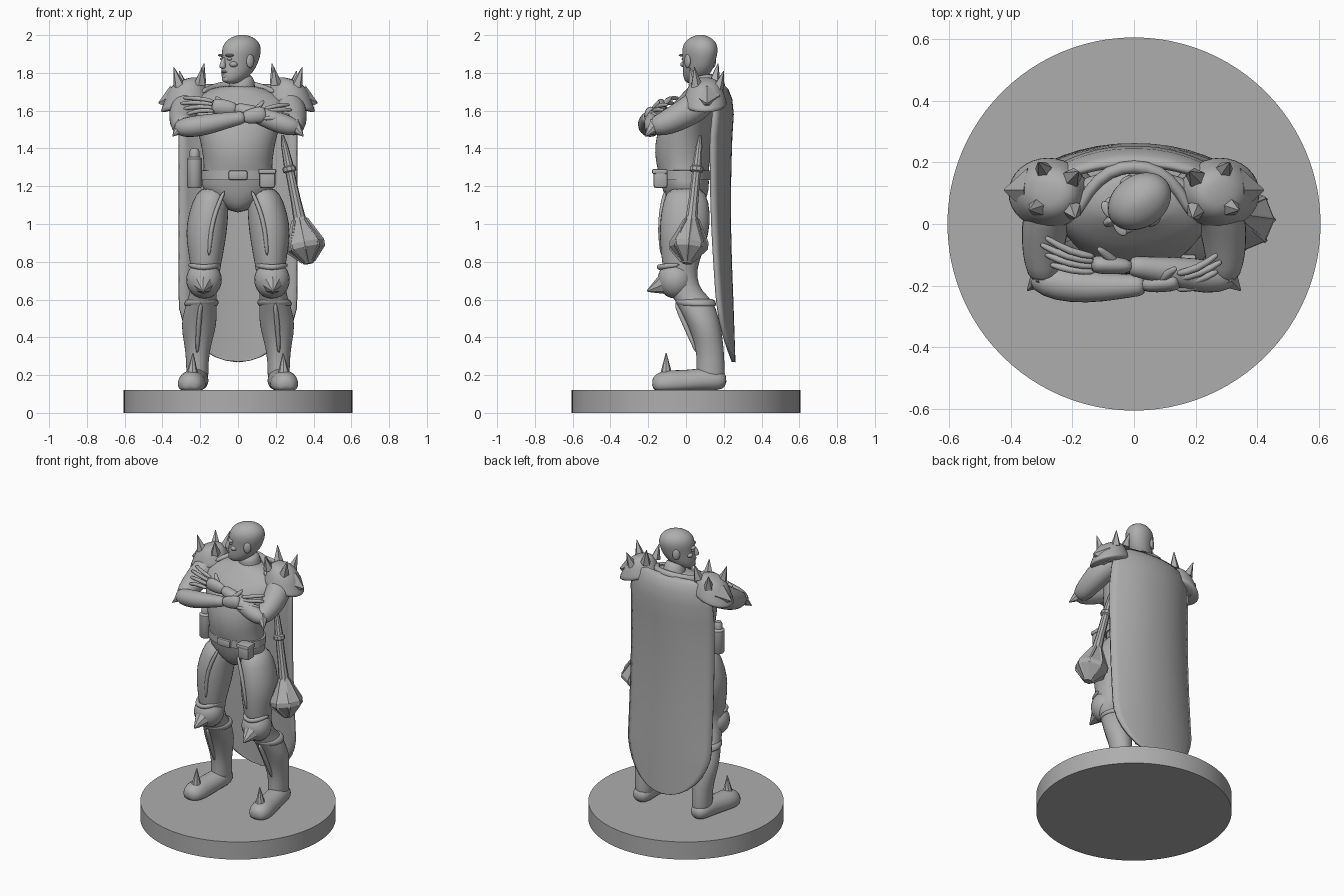
import bpy, bmesh, math
from math import sin, cos, pi, radians
from mathutils import Matrix, Vector

cube = bpy.data.objects.get("Cube")
if cube:
    bpy.data.objects.remove(cube)

grey = bpy.data.materials.new("plain grey")
grey.use_nodes = True
grey.diffuse_color = (0.42, 0.42, 0.42, 1)
grey.node_tree.nodes["Principled BSDF"].inputs["Base Color"].default_value = grey.diffuse_color


def finish(name, bm, angle=180, levels=0, transform=None):
    """Turn a bmesh into a shaded, coloured object."""
    bmesh.ops.recalc_face_normals(bm, faces=bm.faces)
    mesh = bpy.data.meshes.new(name)
    bm.to_mesh(mesh)
    bm.free()
    if transform:
        mesh.transform(transform)
    ob = bpy.data.objects.new(name, mesh)
    bpy.context.collection.objects.link(ob)
    mesh.materials.append(grey)
    for other in bpy.context.selected_objects:
        other.select_set(False)
    ob.select_set(True)
    bpy.context.view_layer.objects.active = ob
    bpy.ops.object.shade_smooth_by_angle(angle=radians(angle))
    if levels:
        sub = ob.modifiers.new("smooth", 'SUBSURF')
        sub.levels = sub.render_levels = levels
    return ob


def skin_rings(name, rings, angle=180, levels=1, transform=None):
    """Join equal rings of points into a closed, capped surface."""
    bm = bmesh.new()
    loops = [[bm.verts.new(p) for p in ring] for ring in rings]
    n = len(loops[0])
    for a, b in zip(loops, loops[1:]):
        for i in range(n):
            j = (i + 1) % n
            bm.faces.new((a[i], a[j], b[j], b[i]))
    bm.faces.new(loops[0])
    bm.faces.new(loops[-1])
    return finish(name, bm, angle, levels, transform)


def stack(name, levels_table, side=1, n=16, transform=None, angle=180, levels=1):
    """Horizontal ellipses: z, x, y, half width, half depth."""
    rings = [[Vector((side * (x + rx * cos(2 * pi * i / n)), y + ry * sin(2 * pi * i / n), z))
              for i in range(n)] for z, x, y, rx, ry in levels_table]
    return skin_rings(name, rings, angle, levels, transform)


def tube(name, path, side=1, n=12, angle=180, levels=1, wide=1, floor=None):
    """Sweep round sections along a path: x, y, z, radius."""
    pts = [Vector((side * p[0], p[1], p[2])) for p in path]
    span = pts[-1] - pts[0]
    ref = Vector((0, 1, 0)) if abs(span.z) > abs(span.y) and abs(span.z) > abs(span.x) else Vector((0, 0, 1))
    rings = []
    for k, p in enumerate(pts):
        t = (pts[min(k + 1, len(pts) - 1)] - pts[max(k - 1, 0)]).normalized()
        u = t.cross(ref).normalized()
        v = u.cross(t)
        r = path[k][3]
        ring = [p + u * (r * wide * cos(2 * pi * i / n)) + v * (r * sin(2 * pi * i / n)) for i in range(n)]
        if floor:
            for q in ring:
                q.z = max(q.z, floor)
        rings.append(ring)
    return skin_rings(name, rings, angle, levels)


def ball(name, loc, size, transform=None):
    bm = bmesh.new()
    bmesh.ops.create_uvsphere(bm, u_segments=20, v_segments=12, radius=1,
                              matrix=Matrix.LocRotScale(Vector(loc), None, Vector(size)))
    return finish(name, bm, transform=transform)


def spike(name, base, tip, radius, n=6, transform=None):
    base, tip = Vector(base), Vector(tip)
    axis = tip - base
    m = Matrix.Translation((base + tip) / 2) @ axis.to_track_quat('Z', 'Y').to_matrix().to_4x4()
    bm = bmesh.new()
    bmesh.ops.create_cone(bm, cap_ends=True, segments=n, radius1=radius, radius2=radius * .06,
                          depth=axis.length, matrix=m)
    return finish(name, bm, 30, transform=transform)


def box(name, loc, size, bevel=.01):
    bm = bmesh.new()
    bmesh.ops.create_cube(bm, size=1, matrix=Matrix.LocRotScale(Vector(loc), None, Vector(size)))
    bmesh.ops.bevel(bm, geom=bm.edges[:], offset=bevel, segments=2, affect='EDGES', profile=.5)
    return finish(name, bm, 40)


# Round display base
bm = bmesh.new()
bmesh.ops.create_cone(bm, cap_ends=True, segments=96, radius1=.605, radius2=.605, depth=.12,
                      matrix=Matrix.Translation((0, 0, .06)))
finish("base", bm, 40)

# Torso, neck and belt
stack("torso", [(1.06, 0, 0, .03, .06), (1.11, 0, 0, .11, .1), (1.18, 0, 0, .2, .125),
                (1.25, 0, -.01, .19, .13), (1.3, 0, -.015, .18, .14), (1.38, 0, -.02, .19, .148),
                (1.46, 0, -.015, .205, .145), (1.55, 0, .01, .235, .14), (1.62, 0, .04, .265, .13),
                (1.67, 0, .07, .25, .11), (1.705, 0, .085, .17, .09), (1.735, 0, .09, .09, .075)], n=24)
tube("neck", [(.02, .11, 1.64, .085), (.02, .1, 1.72, .073), (.02, .08, 1.8, .068)])
stack("belt", [(z, 0, -.01, .195 + d, .138 + d) for z, d in
               ((1.232, -.01), (1.234, 0), (1.283, 0), (1.285, -.01))], n=32, angle=40, levels=0)
box("belt_buckle", (0, -.15, 1.258), (.1, .025, .05))
box("belt_pouch", (.155, -.135, 1.24), (.085, .075, .1), .015)
box("pouch_flap", (.155, -.139, 1.278), (.095, .082, .028))
stack("belt_canister", [(z, -.23, -.02, r, r) for z, r in
                        ((1.19, .033), (1.2, .04), (1.345, .04), (1.355, .026), (1.385, .026), (1.4, .018))],
      n=16, angle=35, levels=0)

# Head, turned to its right
head = Matrix.Translation((.01, .068, 0)) @ Matrix.Rotation(radians(-56), 4, 'Z')
stack("head", [(1.743, 0, -.055, .025, .03), (1.755, 0, -.05, .045, .053), (1.785, 0, -.027, .064, .083),
               (1.83, 0, -.005, .074, .1), (1.87, 0, .004, .079, .107), (1.91, 0, .01, .088, .114),
               (1.95, 0, .012, .085, .107), (1.98, 0, .014, .063, .08), (1.997, 0, .015, .03, .04),
               (2.002, 0, .015, .008, .01)], n=20, transform=head)
stack("nose", [(1.822, 0, -.107, .014, .012), (1.832, 0, -.113, .02, .022), (1.85, 0, -.108, .013, .018),
               (1.885, 0, -.1, .009, .012)], n=8, transform=head)
ball("upper_lip", (0, -.098, 1.805), (.026, .014, .006), head)
ball("lower_lip", (0, -.094, 1.793), (.023, .014, .006), head)
ball("chin", (0, -.088, 1.767), (.026, .02, .018), head)
for side, word in ((-1, "right"), (1, "left")):
    ball(word + "_brow", (side * .034, -.09, 1.893), (.032, .018, .008), head)
    ball(word + "_eye", (side * .034, -.089, 1.874), (.015, .012, .008), head)
    ball(word + "_cheek", (side * .045, -.07, 1.845), (.022, .022, .016), head)
    ball(word + "_ear", (side * .081, .012, 1.862), (.012, .024, .036), head)

# Paired limbs and armour
for side, word in ((-1, "right_"), (1, "left_")):
    stack(word + "leg", [(1.2, .13, 0, .07, .09), (1.12, .145, 0, .1, .125), (1, .165, -.005, .113, .138),
                         (.9, .17, -.015, .105, .125), (.8, .17, -.03, .085, .1), (.72, .175, -.03, .076, .085),
                         (.64, .185, 0, .072, .085), (.6, .19, .04, .078, .105), (.5, .205, .085, .097, .092),
                         (.42, .21, .11, .088, .083), (.32, .215, .13, .062, .073), (.22, .215, .13, .06, .077),
                         (.13, .215, .13, .058, .078)], side)
    stack(word + "boot_cuff", [(.56, .198, .065, .09, .098), (.575, .195, .055, .094, .108),
                               (.6, .19, .045, .09, .11), (.605, .19, .045, .07, .09)], side)
    tube(word + "foot", [(.215, .215, .165, .03), (.217, .18, .17, .06), (.222, .1, .175, .068),
                         (.235, 0, .16, .068), (.246, -.09, .155, .076), (.252, -.15, .15, .065),
                         (.254, -.18, .145, .03)], side, floor=.12, wide=1.05)
    spike(word + "toe_spike", (side * .243, -.105, .19), (side * .238, -.105, .318), .036, 8)
    tube(word + "shin_ridge", [(.195, -.06, .59, .014), (.21, .0, .46, .016), (.217, .065, .3, .01)], side, 8)
    ball(word + "knee_pad", (side * .18, -.055, .705), (.094, .095, .1))
    spike(word + "knee_spike", (side * .182, -.07, .7), (side * .185, -.205, .645), .085, 8)
    tube(word + "knee_band", [(.09, -.03, .785, .012), (.13, -.125, .775, .016), (.18, -.15, .77, .016),
                              (.23, -.125, .775, .016), (.262, -.03, .785, .012)], side, 8)
    tube(word + "thigh_trim", [(.07, -.108, 1.18, .012), (.115, -.13, 1.08, .013), (.145, -.14, .97, .013),
                               (.155, -.125, .82, .012)], side, 8)

    # Upper arm and elbow guard
    tube(word + "upper_arm", [(.22, .11, 1.67, .06), (.26, .08, 1.645, .085), (.285, .02, 1.6, .083),
                              (.295, -.06, 1.555, .074), (.295, -.13, 1.525, .064), (.29, -.19, 1.51, .045)], side)
    spike(word + "elbow_guard", (side * .295, -.165, 1.52), (side * .345, -.215, 1.465), .045, 7)

    # Shoulder armour: a flared dome with four spikes
    tilt = Matrix.Translation((side * .275, .1, 1.655)) @ Matrix.Rotation(side * radians(17), 4, 'Y')
    stack(word + "pauldron", [(-.03, .01, 0, .125, .105), (-.02, .01, 0, .145, .122), (.012, 0, 0, .125, .112),
                              (.06, -.015, 0, .108, .096), (.095, -.025, 0, .08, .072),
                              (.11, -.03, 0, .035, .035)], side, transform=tilt)
    spike(word + "pauldron_lip", (side * .34, .11, 1.66), (side * .42, .11, 1.64), .075, 5)
    for x, y, z, dx, dy, h in ((.29, .17, 1.72, .02, .03, .09), (.2, .15, 1.75, -.02, .02, .1),
                               (.31, .055, 1.73, .03, -.01, .1), (.2, .045, 1.74, -.01, -.025, .09)):
        spike(word + "shoulder_spike", (side * x, y, z), (side * (x + dx), y + dy, z + h), .033, 5)

# Folded forearms
tube("right_forearm", [(-.335, -.165, 1.505, .03), (-.29, -.185, 1.51, .055), (-.2, -.2, 1.52, .06),
                       (-.1, -.205, 1.54, .05), (0, -.2, 1.56, .037), (.04, -.2, 1.565, .034)])
tube("left_forearm", [(.335, -.165, 1.505, .03), (.28, -.175, 1.515, .055), (.19, -.165, 1.545, .058),
                      (.1, -.15, 1.58, .046), (.02, -.14, 1.605, .036), (-.02, -.135, 1.61, .033)])


def hand(word, wrist, knuckle, tip, thumb):
    """Palm plus four fanned, bent fingers and a thumb."""
    w, k, t = Vector(wrist), Vector(knuckle), Vector(tip)
    tube(word + "_palm", [(*w, .03), (*w.lerp(k, .4), .043), (*w.lerp(k, .8), .046), (*k, .036)], wide=.7)
    for i in range(4):
        fan = Vector((0, -.02, -.021)) * (i - 1.5)
        reach = .95 - .09 * abs(i - 1)
        end = k.lerp(t, reach) + fan * 1.35
        mid = k.lerp(end, .5) + fan * .3 + Vector((0, -.012, .01))
        tube(word + "_finger", [(*(k.lerp(w, .15) + fan * .8), .013), (*mid, .0135), (*end, .011),
                                (*end.lerp(mid, -.08), .005)], n=8)
    a, b = w.lerp(k, .35), Vector(thumb)
    tube(word + "_thumb", [(*a, .02), (*a.lerp(b, .6), .016), (*b, .009)], n=8)


hand("right_hand", (.02, -.2, 1.562), (.15, -.185, 1.585), (.285, -.135, 1.59), (.14, -.14, 1.655))
hand("left_hand", (0, -.138, 1.608), (-.14, -.13, 1.625), (-.305, -.08, 1.625), (-.12, -.075, 1.675))

# Cape: a curved sheet with a round lower edge
rows = [(1.735, .17, .19, .08), (1.71, .23, .215, .1), (1.66, .285, .235, .1), (1.58, .305, .243, .1)]
rows += [(1.58 - .96 * k / 8, .31, .24 - .012 * sin(pi * k / 8), .105 - .03 * k / 8) for k in range(1, 9)]
rows += [(.62 - .35 * sin(a), .31 * cos(a) + .004, .24 + .012 * sin(a), .07)
         for a in (pi / 2 * k / 8 for k in range(1, 9))]
bm = bmesh.new()
cols = 16
sheet = [[bm.verts.new((w * u, y - drop * abs(w * u / .31) ** 2.2, z))
          for u in (2 * i / cols - 1 for i in range(cols + 1))] for z, w, y, drop in rows]
for a, b in zip(sheet, sheet[1:]):
    for i in range(cols):
        bm.faces.new((a[i], a[i + 1], b[i + 1], b[i]))
cape = finish("cape", bm)
solid = cape.modifiers.new("thickness", 'SOLIDIFY')
solid.thickness, solid.offset = .02, 0
tube("cape_collar", [(-.19, .02, 1.7, .015), (-.15, .11, 1.715, .022), (-.08, .175, 1.735, .024),
                     (0, .19, 1.74, .024), (.08, .175, 1.735, .024), (.15, .11, 1.715, .022),
                     (.19, .02, 1.7, .015)], n=8)

# Mace hanging from the left hip
top, low = Vector((.235, .075, 1.47)), Vector((.375, .005, .79))


def mace_part(name, table, n, angle):
    tube(name, [(*top.lerp(low, t), r) for t, r in table], n=n, angle=angle, levels=0)


mace_part("mace_shaft", [(0, .008), (.08, .018), (.24, .026), (.25, .036), (.28, .036), (.29, .024),
                         (.5, .027), (.72, .036)], 10, 35)
mace_part("mace_head", [(.64, .034), (.68, .046), (.84, .103), (.88, .1), (1, .025)], 8, 15)
for i in range(8):
    ang = 2 * pi * i / 8
    out = Vector((cos(ang), sin(ang), .2 * -cos(ang) * -1))
    tube("mace_flange", [(*(top.lerp(low, t) + out * r), .009) for t, r in
                         ((.66, .035), (.84, .095), (.88, .095), (.98, .03))], n=4, angle=20, levels=0)
